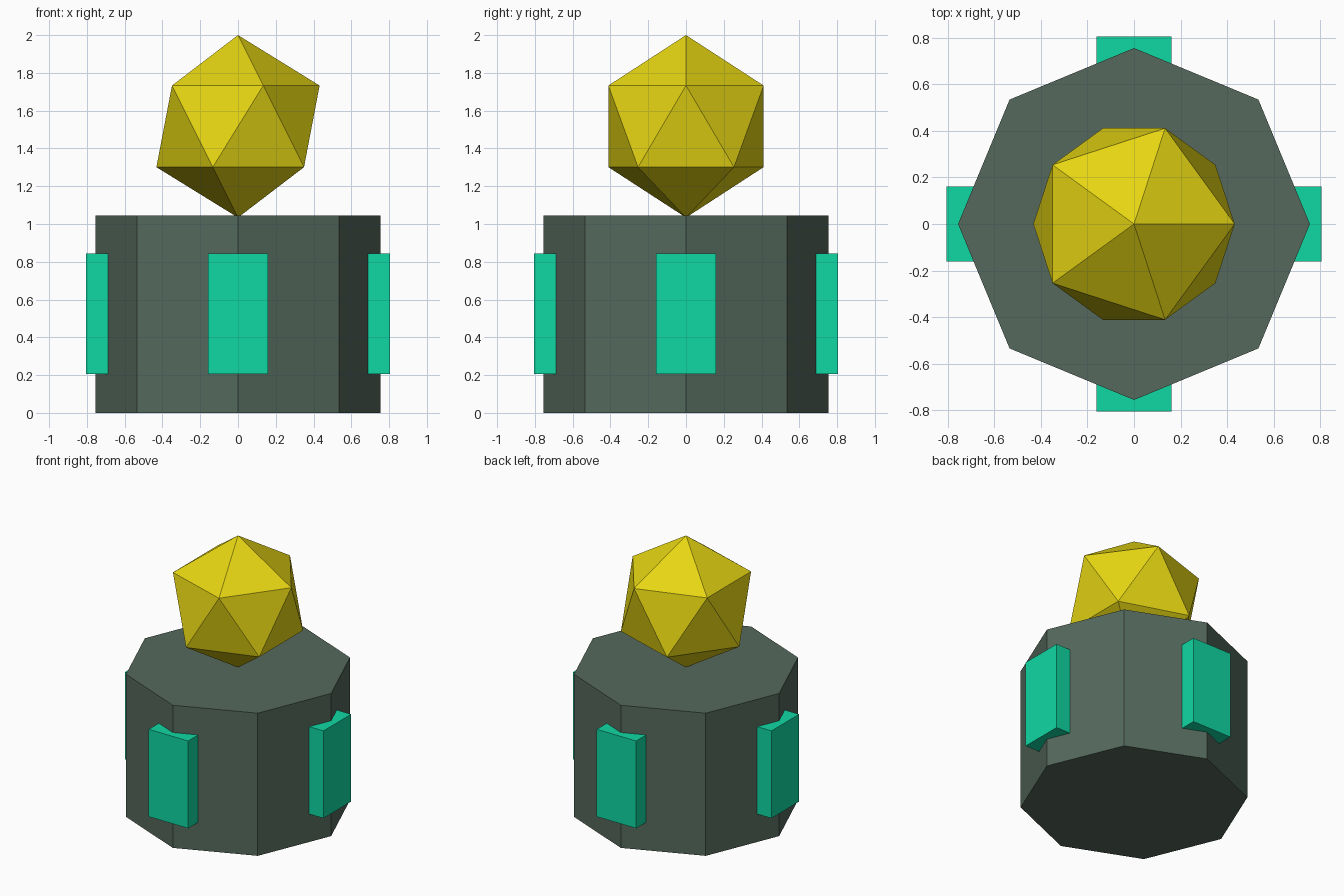
import bpy
from math import sin, cos, pi

default = bpy.data.objects.get("Cube")
if default:
    bpy.data.objects.remove(default, do_unlink=True)


def make_material(name, rgb):
    mat = bpy.data.materials.new(name)
    mat.use_nodes = True
    color = (*rgb, 1.0)
    mat.diffuse_color = color
    bsdf = next(n for n in mat.node_tree.nodes if n.type == 'BSDF_PRINCIPLED')
    bsdf.inputs["Base Color"].default_value = color
    return mat


def finish(name, mat):
    obj = bpy.context.object
    obj.name = name
    obj.data.materials.append(mat)
    return obj


stone = make_material("grey green", (0.089, 0.141, 0.107))
teal = make_material("teal", (0.005, 0.69, 0.37))
gold = make_material("yellow", (0.79, 0.67, 0.006))

# Octagonal pedestal with corners on the axes
HEIGHT = 1.045
bpy.ops.mesh.primitive_cylinder_add(vertices=8, radius=0.755, depth=HEIGHT,
                                    location=(0, 0, HEIGHT / 2))
finish("pedestal", stone)

# Faceted crystal balanced on its point
RADIUS = 0.483
bpy.ops.mesh.primitive_ico_sphere_add(subdivisions=1, radius=RADIUS,
                                      location=(0, 0, 2 - RADIUS))
finish("crystal", gold)

# Four panels straddling the pedestal corners
DEPTH = 0.16
for i, side in enumerate(("left", "back", "right", "front")):
    angle = i * pi / 2
    reach = 0.805 - DEPTH / 2
    bpy.ops.mesh.primitive_cube_add(
        size=1, rotation=(0, 0, angle),
        location=(reach * cos(angle), reach * sin(angle), 0.525))
    panel = finish(side + "_panel", teal)
    panel.scale = (DEPTH, 0.32, 0.64)
